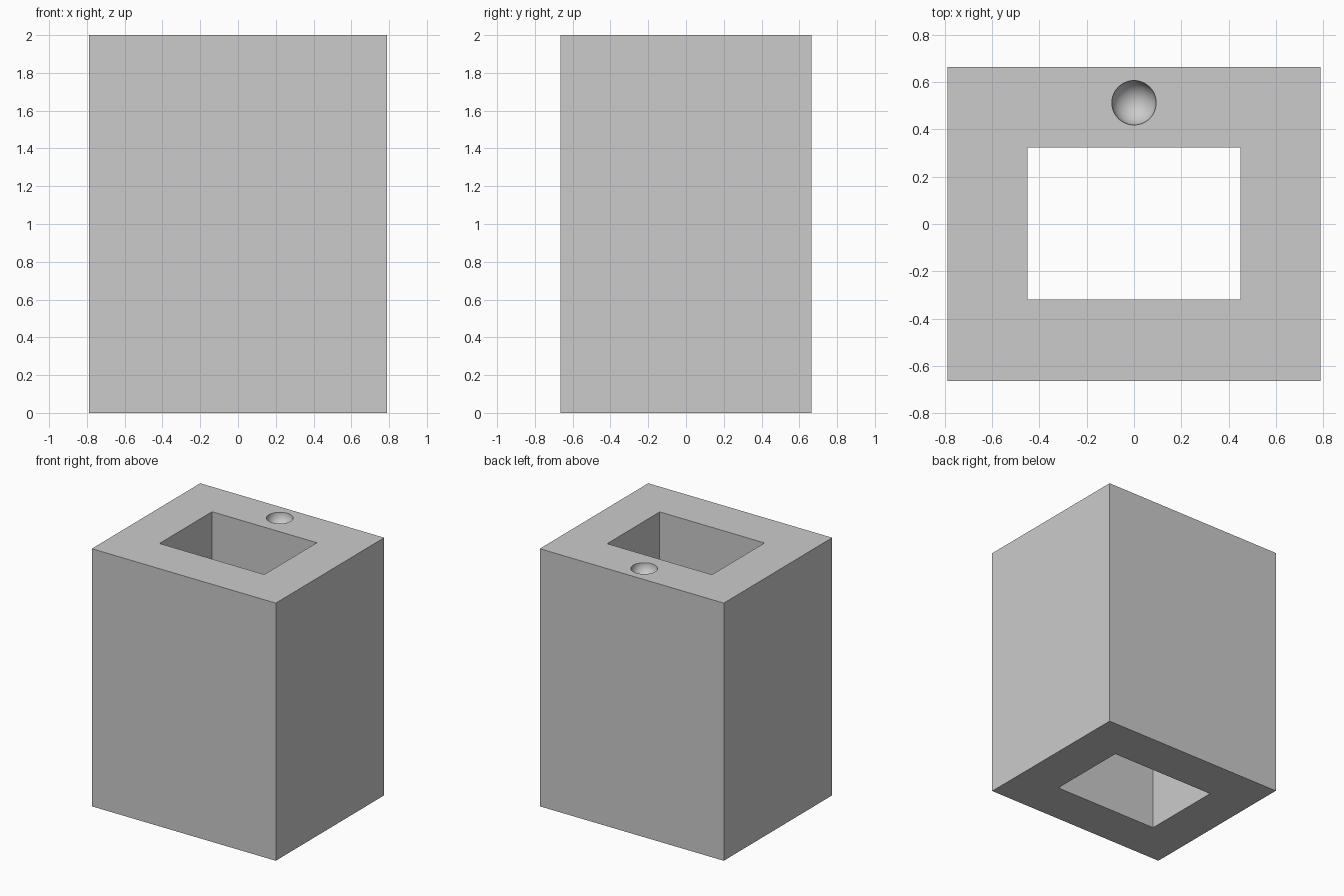
import bpy
import math

cube = bpy.data.objects.get("Cube")
if cube:
    bpy.data.objects.remove(cube, do_unlink=True)

grey = bpy.data.materials.new("light grey")
grey.use_nodes = True
colour = (0.6, 0.6, 0.6, 1)
grey.diffuse_color = colour
grey.node_tree.nodes["Principled BSDF"].inputs["Base Color"].default_value = colour


def finish(name):
    obj = bpy.context.object
    obj.name = name
    obj.data.materials.append(grey)
    return obj


def box(name, size, location):
    bpy.ops.mesh.primitive_cube_add(size=1, location=location)
    bpy.context.object.scale = size
    bpy.ops.object.transform_apply(location=False, rotation=False, scale=True)
    return finish(name)


def carve(target, cutter):
    mod = target.modifiers.new(cutter.name, 'BOOLEAN')
    mod.operation = 'DIFFERENCE'
    mod.solver = 'EXACT'
    mod.object = cutter
    bpy.context.view_layer.objects.active = target
    bpy.ops.object.modifier_apply(modifier=mod.name)
    bpy.data.objects.remove(cutter, do_unlink=True)


# Solid block
block = box("block", (1.58, 1.33, 2), (0, 0, 1))

# Rectangular shaft running right through
carve(block, box("shaft_cutter", (0.9, 0.645, 3), (0, 0.002, 1)))

# Round dimple in the top, behind the shaft
bpy.ops.mesh.primitive_uv_sphere_add(segments=48, ring_count=24, radius=0.094,
                                     location=(0, 0.513, 2.0))
carve(block, finish("dimple_cutter"))

# Smooth dimple, crisp block edges
bpy.ops.object.select_all(action='DESELECT')
block.select_set(True)
bpy.context.view_layer.objects.active = block
bpy.ops.object.shade_smooth_by_angle(angle=math.radians(30))
